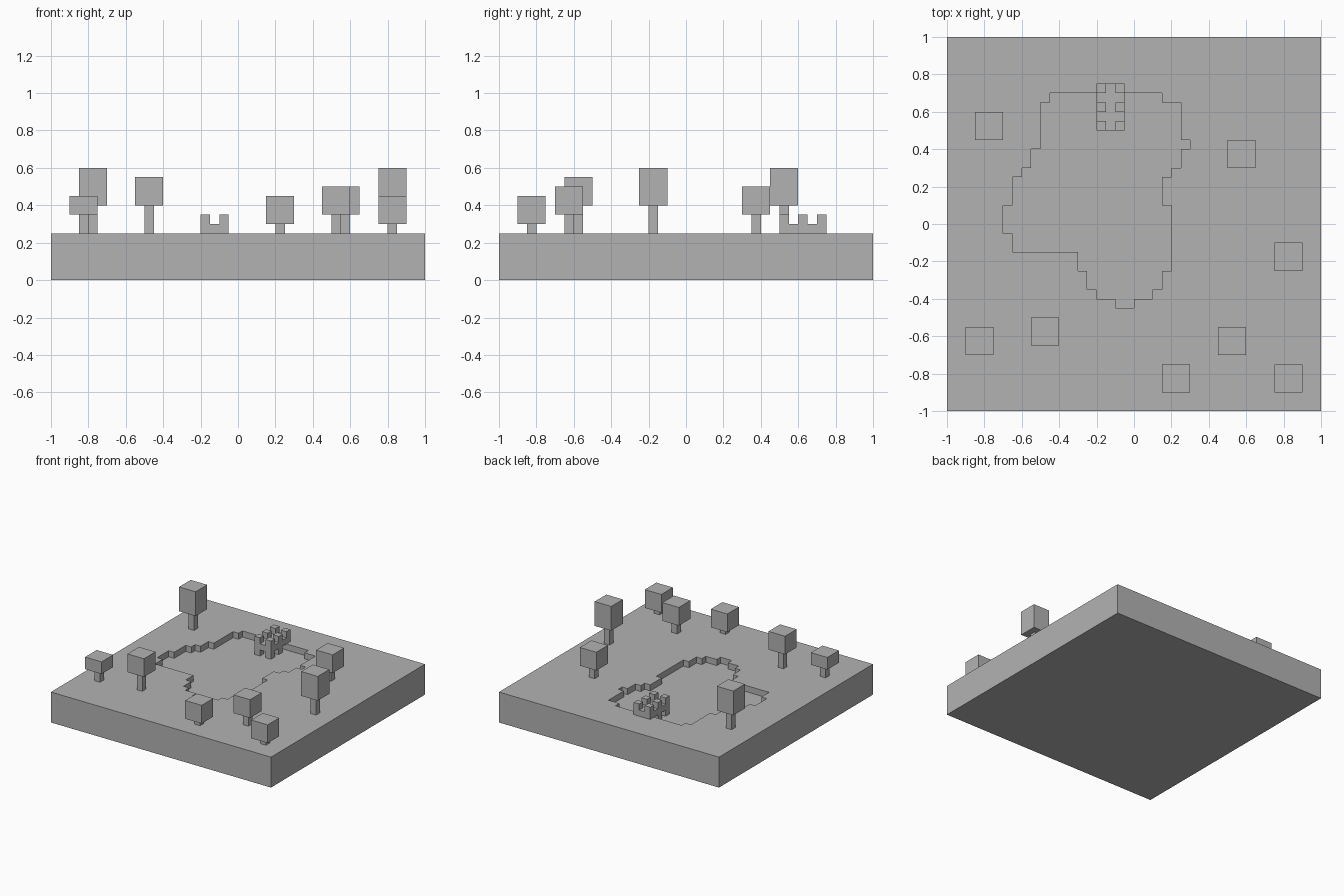
import bpy
import bmesh
from mathutils import Matrix, Vector

if "Cube" in bpy.data.objects:
    bpy.data.objects.remove(bpy.data.objects["Cube"], do_unlink=True)

U = 0.05        # size of one block
GROUND = 5      # ground level in blocks
POND = 4        # pond floor in blocks

stone_grey = bpy.data.materials.new("stone_grey")
stone_grey.use_nodes = True
colour = (0.45, 0.45, 0.45, 1)
stone_grey.diffuse_color = colour
stone_grey.node_tree.nodes["Principled BSDF"].inputs["Base Color"].default_value = colour


def make_object(name, bm):
    bmesh.ops.recalc_face_normals(bm, faces=bm.faces)
    mesh = bpy.data.meshes.new(name)
    bm.to_mesh(mesh)
    bm.free()
    mesh.materials.append(stone_grey)
    obj = bpy.data.objects.new(name, mesh)
    bpy.context.collection.objects.link(obj)
    return obj


def add_box(bm, low, high):
    low, high = Vector(low) * U, Vector(high) * U
    place = Matrix.Translation((low + high) / 2) @ Matrix.Diagonal((*(high - low), 1))
    bmesh.ops.create_cube(bm, size=1, matrix=place)


def box(name, low, high):
    bm = bmesh.new()
    add_box(bm, low, high)
    return make_object(name, bm)


# Ground slab
ground = box("ground", (-20, -20, 0), (20, 20, GROUND))

# Pond outline as bands: top edge, left edge, right edge (in blocks)
bands = [(14, -9, 3), (13, -10, 5), (9, -10, 6), (8, -11, 5), (6, -12, 4),
         (5, -13, 3), (2, -14, 4), (-1, -13, 4), (-3, -6, 4), (-5, -5, 3),
         (-7, -4, 2), (-8, -2, 0)]
bottoms = [band[0] for band in bands[1:]] + [-9]
left_side, right_side = [], []
for (top, left, right), bottom in zip(bands, bottoms):
    left_side += [(left, top), (left, bottom)]
    right_side += [(right, top), (right, bottom)]

# Sunken pond, cut from the slab
bm = bmesh.new()
floor = bm.faces.new([bm.verts.new((x * U, y * U, POND * U))
                      for x, y in left_side + right_side[::-1]])
raised = bmesh.ops.extrude_face_region(bm, geom=[floor], use_keep_orig=True)
bmesh.ops.translate(bm, vec=(0, 0, 3 * U),
                    verts=[v for v in raised["geom"] if isinstance(v, bmesh.types.BMVert)])
cutter = make_object("pond_cutter", bm)
cutter.hide_render = True
cut = ground.modifiers.new("pond", "BOOLEAN")
cut.operation = "DIFFERENCE"
cut.solver = "EXACT"
cut.object = cutter
bpy.context.view_layer.objects.active = ground
bpy.ops.object.modifier_apply(modifier=cut.name)
bpy.data.objects.remove(cutter, do_unlink=True)

# Trees: crown corner x, y, then crown bottom and top
trees = [(-17, 9, 8, 12), (10, 6, 7, 10), (15, -5, 8, 12), (-18, -14, 7, 9),
         (-11, -13, 8, 11), (9, -14, 7, 10), (3, -18, 6, 9), (15, -18, 6, 9)]
for i, (x, y, bottom, top) in enumerate(trees, 1):
    box(f"tree_trunk_{i}", (x + 1, y + 1, GROUND), (x + 2, y + 2, bottom))
    box(f"tree_crown_{i}", (x, y, bottom), (x + 3, y + 3, top))

# Jetty: deck with three pairs of posts, the last pair on land
box("jetty_deck", (-4, 10, GROUND), (-1, 15, GROUND + 1))
bm = bmesh.new()
for x in (-4, -2):
    for y in (10, 12, 14):
        add_box(bm, (x, y, GROUND + 1), (x + 1, y + 1, GROUND + 2))
        if y < 14:
            add_box(bm, (x, y, POND), (x + 1, y + 1, GROUND))
make_object("jetty_posts", bm)
